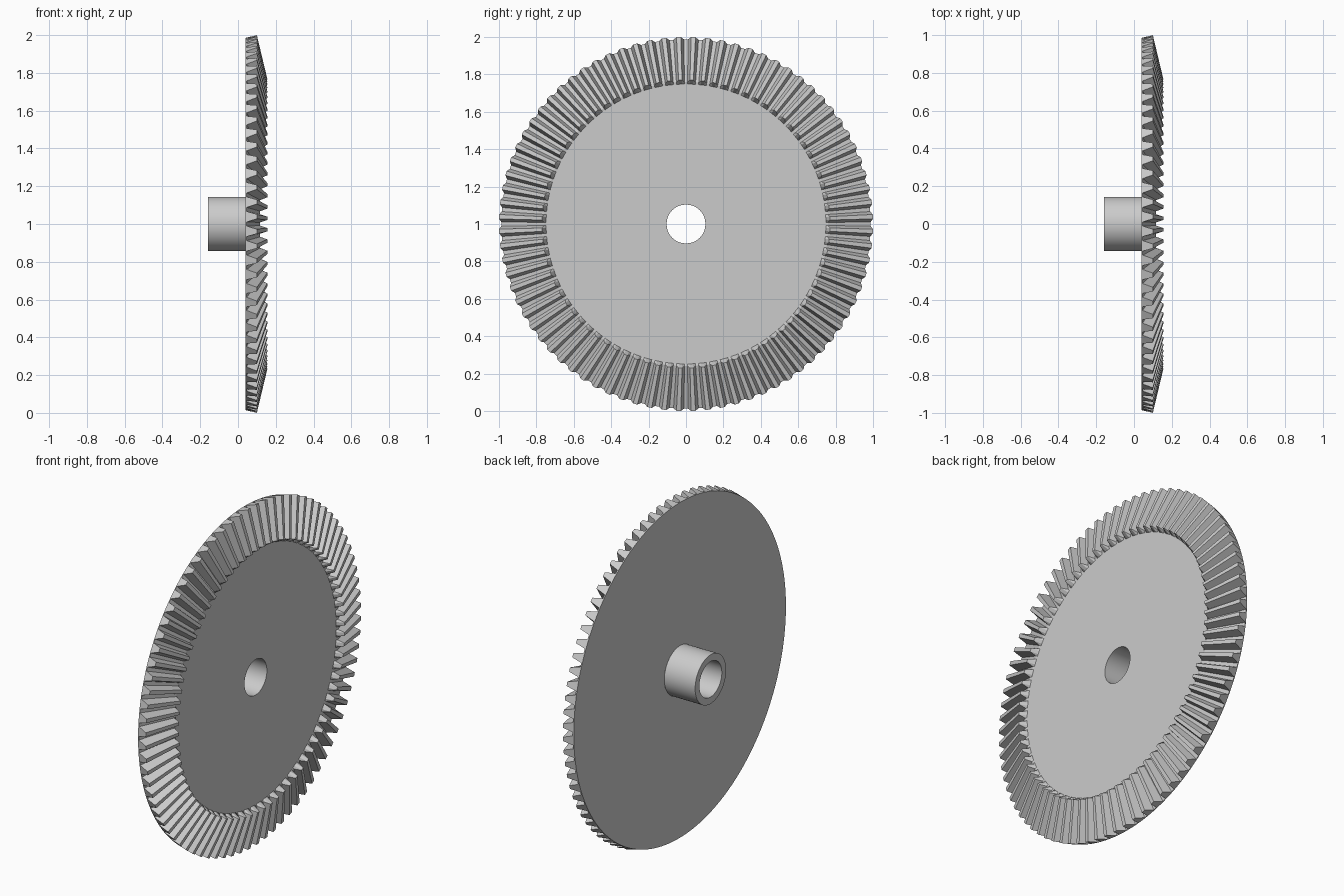
import bpy, bmesh
from math import sin, cos, pi, radians

if "Cube" in bpy.data.objects:
    bpy.data.objects.remove(bpy.data.objects["Cube"], do_unlink=True)

TEETH = 80
PITCH = 2 * pi / TEETH
BORE, HUB_R = 0.104, 0.144
BACK_X, FACE_X, HUB_X = 0.04, 0.115, -0.16

steel = bpy.data.materials.new("grey steel")
steel.use_nodes = True
steel.diffuse_color = (0.6, 0.6, 0.6, 1)
steel.node_tree.nodes["Principled BSDF"].inputs["Base Color"].default_value = (0.6, 0.6, 0.6, 1)


def lathe(name, rings, angles):
    """Bridge rings around the x axis; each ring maps a step index to (x, radius)."""
    bm = bmesh.new()
    loops = []
    for ring in rings:
        loop = []
        for i, a in enumerate(angles):
            x, r = ring(i)
            loop.append(bm.verts.new((x, r * sin(a), r * cos(a))))
        loops.append(loop)
    n = len(angles)
    for lo, hi in zip(loops, loops[1:]):
        for i in range(n):
            j = (i + 1) % n
            bm.faces.new((lo[i], lo[j], hi[j], hi[i]))
    mesh = bpy.data.meshes.new(name)
    bm.to_mesh(mesh)
    bm.free()
    mesh.materials.append(steel)
    obj = bpy.data.objects.new(name, mesh)
    obj.location.z = 1
    bpy.context.collection.objects.link(obj)
    return obj


def circle(x, r):
    return lambda i: (x, r)


def toothed(root, tip):
    # Steps per tooth: root, tip, tip, root
    return lambda i: tip if i % 4 in (1, 2) else root


# Bevel gear wheel: front face, tooth inner ends, teeth, tooth outer ends, back face
tooth_steps = (0.14, 0.35, 0.65, 0.86)
tooth_angles = [(t + s) * PITCH for t in range(TEETH) for s in tooth_steps]
wheel = lathe("bevel_gear_wheel", [
    circle(FACE_X, BORE),
    circle(FACE_X, 0.748),
    toothed((0.117, 0.76), (0.155, 0.77)),
    toothed((0.046, 0.987), (0.1, 1.0)),
    circle(BACK_X, 0.985),
    circle(BACK_X, HUB_R),
], tooth_angles)

# Hub sleeve with the through bore
hub = lathe("hub_sleeve", [
    circle(FACE_X, BORE),
    circle(HUB_X, BORE),
    circle(HUB_X, HUB_R),
    circle(BACK_X, HUB_R),
], [2 * pi * i / TEETH for i in range(TEETH)])

# Outward normals, smooth round walls with sharp rims
for obj in (wheel, hub):
    bm = bmesh.new()
    bm.from_mesh(obj.data)
    bmesh.ops.recalc_face_normals(bm, faces=bm.faces)
    # The face near the axis on each part tells whether the shell is inside out
    if obj is wheel:
        probe = max(bm.faces, key=lambda f: f.calc_area())
        flipped = probe.normal.x * (probe.calc_center_median().x - 0.08) < 0
    else:
        probe = min(bm.faces, key=lambda f: f.calc_center_median().x)
        flipped = probe.normal.x > 0
    if flipped:
        bmesh.ops.reverse_faces(bm, faces=bm.faces)
    bm.to_mesh(obj.data)
    bm.free()

bpy.ops.object.select_all(action="DESELECT")
hub.select_set(True)
bpy.context.view_layer.objects.active = hub
bpy.ops.object.shade_smooth_by_angle(angle=radians(30))
